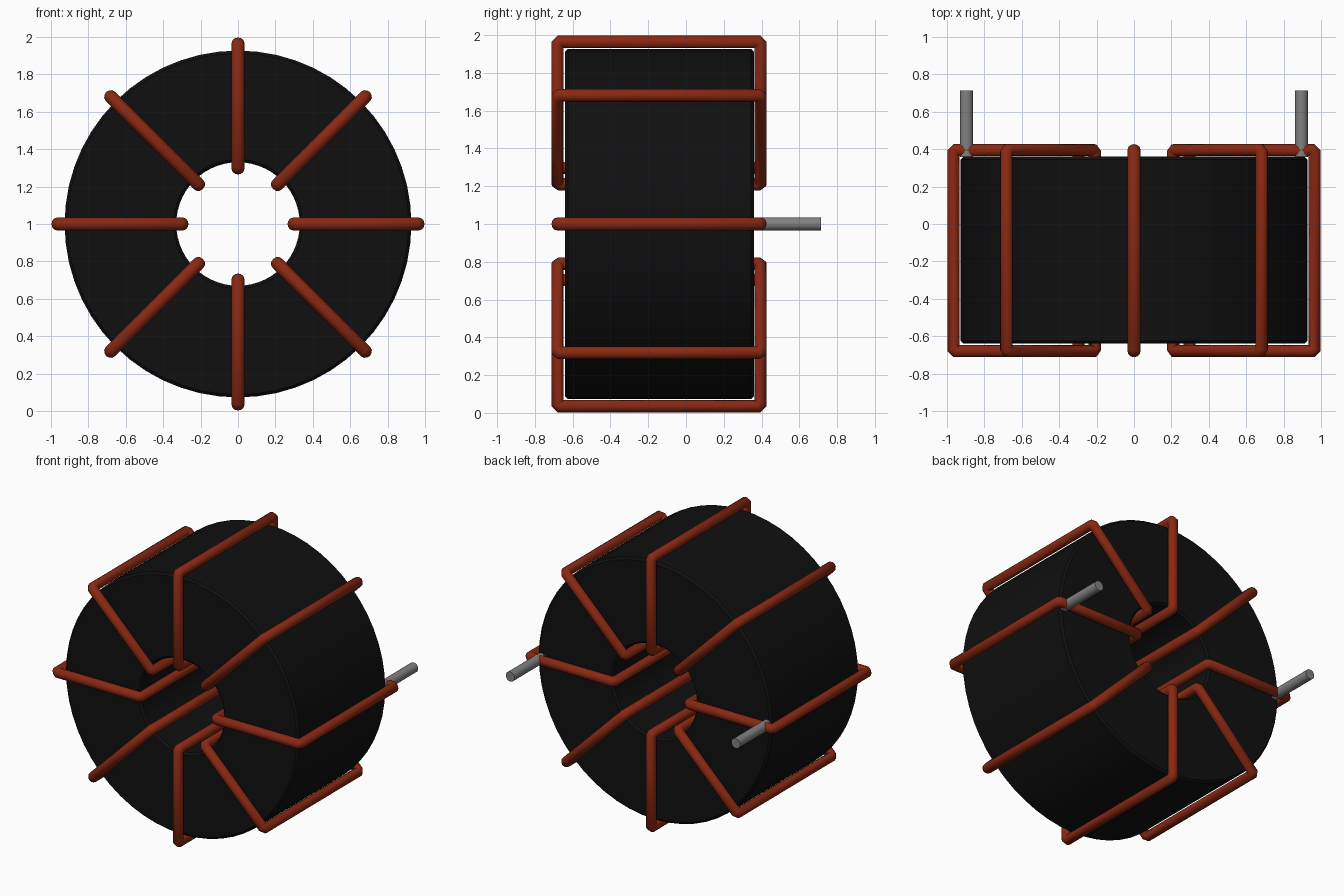
import bpy, bmesh
from math import pi, radians
from mathutils import Matrix, Vector

old = bpy.data.objects.get("Cube")
if old:
    bpy.data.objects.remove(old)

CENTRE = Vector((0, 0, 1))
WIRE_R = 0.035


def material(name, colour, roughness):
    m = bpy.data.materials.new(name)
    m.use_nodes = True
    m.diffuse_color = (*colour, 1)
    shader = m.node_tree.nodes["Principled BSDF"]
    shader.inputs["Base Color"].default_value = (*colour, 1)
    shader.inputs["Roughness"].default_value = roughness
    return m


ferrite = material("black ferrite", (0.005, 0.005, 0.005), 0.6)
copper = material("red copper enamel", (0.25, 0.021, 0.006), 0.5)
tin = material("grey tin", (0.22, 0.22, 0.22), 0.5)


def add_object(name, bm, mat):
    bmesh.ops.recalc_face_normals(bm, faces=bm.faces)
    mesh = bpy.data.meshes.new(name)
    bm.to_mesh(mesh)
    bm.free()
    mesh.materials.append(mat)
    obj = bpy.data.objects.new(name, mesh)
    bpy.context.collection.objects.link(obj)
    bpy.ops.object.select_all(action="DESELECT")
    obj.select_set(True)
    bpy.context.view_layer.objects.active = obj
    bpy.ops.object.shade_smooth_by_angle(angle=radians(40))
    return obj


def chamfered_rectangle(r0, r1, y0, y1, c):
    """Closed outline in the radius / depth plane with trimmed corners."""
    return [(r0 + c, y0), (r1 - c, y0), (r1, y0 + c), (r1, y1 - c),
            (r1 - c, y1), (r0 + c, y1), (r0, y1 - c), (r0, y0 + c)]


# Ring core: rectangular section spun around the depth axis
bm = bmesh.new()
section = [bm.verts.new((r, y, 1))
           for r, y in chamfered_rectangle(0.33, 0.927, -0.64, 0.36, 0.015)]
edges = [bm.edges.new((v, section[i - 1])) for i, v in enumerate(section)]
bmesh.ops.spin(bm, geom=section + edges, cent=CENTRE, axis=(0, 1, 0),
               angle=2 * pi, steps=56, use_merge=True)
bmesh.ops.remove_doubles(bm, verts=bm.verts, dist=0.0001)
add_object("ring_core", bm, ferrite)


# Winding turns: round wire swept along a closed loop about the ring section
def wire_turn(name, angle):
    curve = bpy.data.curves.new(name, "CURVE")
    curve.dimensions = "3D"
    curve.bevel_depth = WIRE_R
    curve.bevel_resolution = 4
    path = chamfered_rectangle(0.297, 0.965, -0.68, 0.395, 0.014)
    spline = curve.splines.new("POLY")
    spline.points.add(len(path) - 1)
    for point, (r, y) in zip(spline.points, path):
        point.co = (r, y, 0, 1)
    spline.use_cyclic_u = True
    spline.use_smooth = True
    curve.materials.append(copper)
    obj = bpy.data.objects.new(name, curve)
    obj.matrix_world = Matrix.Translation(CENTRE) @ Matrix.Rotation(angle, 4, "Y")
    bpy.context.collection.objects.link(obj)


for i in range(8):
    wire_turn(f"wire_turn_{i + 1}", i * pi / 4)

# Straight leads leaving the back of the two side turns
for side, x in (("left", 0.895), ("right", -0.895)):
    bm = bmesh.new()
    place = Matrix.Translation((x, 0.537, 1)) @ Matrix.Rotation(pi / 2, 4, "X")
    bmesh.ops.create_cone(bm, cap_ends=True, segments=24, radius1=WIRE_R,
                          radius2=WIRE_R, depth=0.355, matrix=place)
    add_object(f"{side}_lead", bm, tin)
